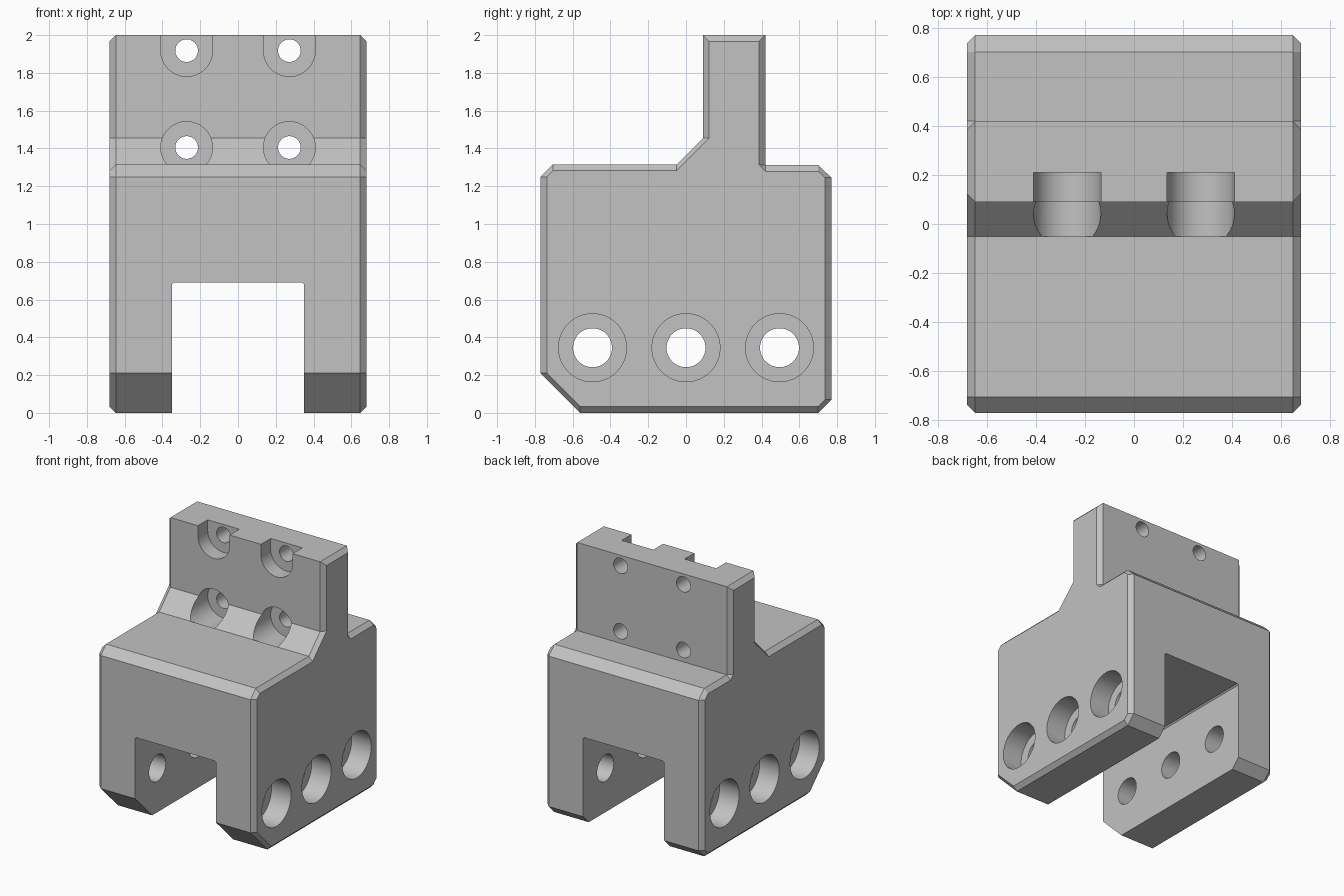
import bpy, bmesh, math

default = bpy.data.objects.get("Cube")
if default:
    bpy.data.objects.remove(default, do_unlink=True)

grey = bpy.data.materials.new("machined_grey")
grey.use_nodes = True
colour = (0.54, 0.54, 0.54, 1)
grey.diffuse_color = colour
grey.node_tree.nodes["Principled BSDF"].inputs["Base Color"].default_value = colour


def loft(name, rings):
    """Closed solid through rings of equal point count."""
    bm = bmesh.new()
    loops = [[bm.verts.new(p) for p in ring] for ring in rings]
    n = len(loops[0])
    bm.faces.new(loops[0])
    bm.faces.new(loops[-1])
    for a, b in zip(loops, loops[1:]):
        for i in range(n):
            j = (i + 1) % n
            bm.faces.new((a[i], a[j], b[j], b[i]))
    bmesh.ops.remove_doubles(bm, verts=bm.verts, dist=0.0005)
    bmesh.ops.recalc_face_normals(bm, faces=bm.faces)
    mesh = bpy.data.meshes.new(name)
    bm.to_mesh(mesh)
    bm.free()
    mesh.materials.append(grey)
    obj = bpy.data.objects.new(name, mesh)
    bpy.context.collection.objects.link(obj)
    return obj


def circle(r, steps=48):
    return [(r * math.cos(math.tau * i / steps), r * math.sin(math.tau * i / steps))
            for i in range(steps)]


def cut(cutter):
    mod = body.modifiers.new("cut", 'BOOLEAN')
    mod.operation = 'DIFFERENCE'
    mod.solver = 'EXACT'
    mod.object = cutter
    bpy.ops.object.modifier_apply(modifier=mod.name)
    bpy.data.objects.remove(cutter, do_unlink=True)


# Body: side profile (y, z), with a smaller outline on the side faces for the chamfer
c = 0.033
outer = [(-0.77, 0.21), (-0.56, 0), (0.70, 0), (0.77, 0.07), (0.77, 1.245), (0.70, 1.312),
         (0.42, 1.312), (0.42, 1.312), (0.42, 2), (0.09, 2), (0.09, 1.455),
         (-0.05, 1.315), (-0.705, 1.315), (-0.77, 1.25)]
shift = [(c, 0), (0, c), (0, c), (-c, 0), (-c, 0), (0, -c),
         (0, -c), (-c, 0), (-c, -c), (c, -c), (c, 0),
         (0, -c), (0, -c), (c, 0)]
inner = [(y + dy, z + dz) for (y, z), (dy, dz) in zip(outer, shift)]
body = loft("clamp_body", [[(x, y, z) for y, z in outline] for x, outline in
                           ((-0.68, inner), (c - 0.68, outer), (0.68 - c, outer), (0.68, inner))])
bpy.context.view_layer.objects.active = body
body.select_set(True)

# Slot between the two legs
slot = [(-0.35, -0.2), (0.35, -0.2), (0.35, 0.68), (0.34, 0.69), (-0.34, 0.69), (-0.35, 0.68)]
cut(loft("slot_cutter", [[(x, y, z) for x, z in slot] for y in (-1, 1)]))

# Leg bolt holes with counterbores on both outer sides
for y in (-0.495, 0, 0.495):
    for r, x0, x1 in ((0.103, -1, 1), (0.18, 0.51, 1), (0.18, -1, -0.51)):
        cut(loft("leg_hole_cutter",
                 [[(x, y + a, 0.345 + b) for a, b in circle(r)] for x in (x0, x1)]))

# Upright plate holes: counterbores from the front, the upper pair open at the top
for x in (-0.272, 0.272):
    for z in (1.405, 1.918):
        cut(loft("plate_hole_cutter",
                 [[(x + a, y, z + b) for a, b in circle(0.06)] for y in (-0.03, 0.6)]))
        bore = circle(0.137)
        if z > 1.5:
            bore = [(a, b + 0.2 if b > 0.001 else b) for a, b in bore]
            front = [(x + a, -0.02, z + b) for a, b in bore]
        else:
            front = [(x + a, -0.05 + 0.43 * (z + b - 1.315), z + b) for a, b in bore]
        cut(loft("plate_bore_cutter", [front, [(x + a, 0.21, z + b) for a, b in bore]]))

bpy.ops.object.shade_smooth_by_angle(angle=math.radians(20))
